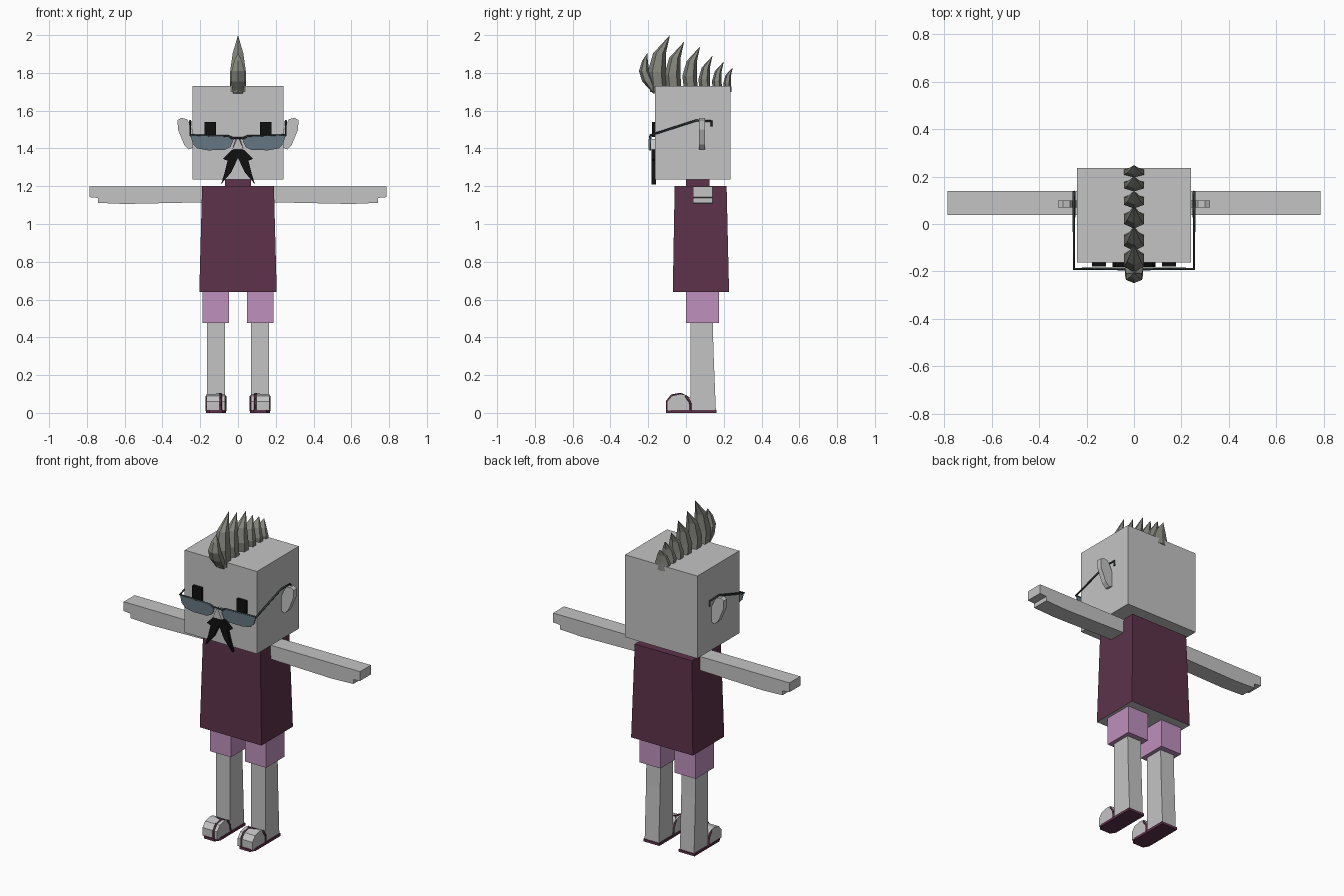
import bpy, bmesh, math

cube = bpy.data.objects.get("Cube")
if cube:
    bpy.data.objects.remove(cube, do_unlink=True)


def material(name, rgb):
    m = bpy.data.materials.new(name)
    m.use_nodes = True
    m.diffuse_color = (*rgb, 1)
    bsdf = next(n for n in m.node_tree.nodes if n.type == 'BSDF_PRINCIPLED')
    bsdf.inputs["Base Color"].default_value = (*rgb, 1)
    return m


SKIN = material("pale grey skin", (0.55, 0.55, 0.55))
MAROON = material("maroon cloth", (0.11, 0.032, 0.068))
PINK = material("pink cloth", (0.52, 0.28, 0.51))
HAIR = material("olive grey hair", (0.23, 0.235, 0.2))
BLACK = material("black", (0.005, 0.005, 0.005))
LENS = material("blue grey lens", (0.13, 0.18, 0.22))
FRAME = material("dark slate frame", (0.035, 0.045, 0.05))


def loft(name, rings, mat):
    """Skin a row of equal-sized point rings and cap both ends."""
    bm = bmesh.new()
    rows = [[bm.verts.new(p) for p in ring] for ring in rings]
    n = len(rows[0])
    for a, b in zip(rows, rows[1:]):
        for i in range(n):
            j = (i + 1) % n
            bm.faces.new((a[i], a[j], b[j], b[i]))
    bm.faces.new(rows[0])
    bm.faces.new(rows[-1])
    bmesh.ops.remove_doubles(bm, verts=bm.verts, dist=0.0005)
    bmesh.ops.recalc_face_normals(bm, faces=bm.faces)
    mesh = bpy.data.meshes.new(name)
    bm.to_mesh(mesh)
    bm.free()
    mesh.materials.append(mat)
    ob = bpy.data.objects.new(name, mesh)
    bpy.context.collection.objects.link(ob)
    return ob


def rect(x0, x1, y0, y1, z):
    return [(x0, y0, z), (x1, y0, z), (x1, y1, z), (x0, y1, z)]


def box(name, x0, x1, y0, y1, z0, z1, mat):
    return loft(name, [rect(x0, x1, y0, y1, z) for z in (z0, z1)], mat)


def front_plate(name, pts, y0, y1, mat, s=1):
    """Extrude an x-z outline along y."""
    return loft(name, [[(s * x, y, z) for x, z in pts] for y in (y0, y1)], mat)


def side_plate(name, pts, x0, x1, mat):
    """Extrude a y-z outline along x."""
    return loft(name, [[(x, y, z) for y, z in pts] for x in (x0, x1)], mat)


def bar(name, pts, r, mat):
    """Thin four-sided rod along a path."""
    cu = bpy.data.curves.new(name, 'CURVE')
    cu.dimensions = '3D'
    cu.bevel_depth = r
    cu.bevel_resolution = 0
    cu.use_fill_caps = True
    sp = cu.splines.new('POLY')
    sp.points.add(len(pts) - 1)
    for p, co in zip(sp.points, pts):
        p.co = (*co, 1)
    cu.materials.append(mat)
    ob = bpy.data.objects.new(name, cu)
    bpy.context.collection.objects.link(ob)
    bpy.ops.object.select_all(action='DESELECT')
    ob.select_set(True)
    bpy.context.view_layer.objects.active = ob
    bpy.ops.object.convert(target='MESH')


# Head, neck and shirt (open hem shows the body underneath)
box("head", -0.24, 0.24, -0.163, 0.235, 1.235, 1.73, SKIN)
box("collar", -0.07, 0.07, 0, 0.125, 1.19, 1.24, MAROON)
shirt = loft("shirt", [rect(-0.205, 0.205, -0.07, 0.228, 0.64),
                       rect(-0.19, 0.19, -0.06, 0.215, 1.2)], MAROON)
shirt.data.materials.append(SKIN)
for f in shirt.data.polygons:
    if f.normal.z < -0.9:
        f.material_index = 1

# Outlines shared by both sides
ARM = [(0.18, 1.198), (0.785, 1.198), (0.785, 1.142), (0.74, 1.138),
       (0.74, 1.112), (0.6, 1.106), (0.18, 1.115)]
EAR = [(0.235, 1.405), (0.26, 1.395), (0.285, 1.42), (0.318, 1.5), (0.32, 1.55),
       (0.3, 1.562), (0.27, 1.555), (0.25, 1.52), (0.235, 1.48)]
LENS_SHAPE = [(0.025, 1.44), (0.05, 1.462), (0.252, 1.472), (0.24, 1.425),
              (0.215, 1.4), (0.16, 1.39), (0.07, 1.392), (0.04, 1.408)]
WHISKER = [(0, 1.4), (0.035, 1.39), (0.08, 1.345), (0.055, 1.335), (0.07, 1.275),
           (0.09, 1.21), (0.035, 1.275), (0, 1.35)]
TOE = [(0.03, 0.012), (-0.1, 0.012), (-0.1, 0.06), (-0.075, 0.09),
       (-0.03, 0.1), (0.0, 0.095), (0.03, 0.075)]
SOLE = [(-0.053, 0.162), (-0.053, -0.075), (-0.035, -0.105),
        (0.035, -0.105), (0.053, -0.075), (0.053, 0.162)]

for s, side in ((1, "left"), (-1, "right")):
    # Arm and ear
    front_plate(side + "_arm", ARM, 0.037, 0.14, SKIN, s)
    front_plate(side + "_ear", EAR, 0.07, 0.1, SKIN, s)

    # Face details
    xs = sorted((s * 0.117, s * 0.178))
    box(side + "_eye", *xs, -0.18, -0.16, 1.46, 1.54, BLACK)
    front_plate(side + "_moustache", WHISKER, -0.182, -0.16, BLACK, s)
    front_plate(side + "_lens", LENS_SHAPE, -0.192, -0.186, LENS, s)
    bar(side + "_glasses_arm",
        [(s * x, y, z) for x, y, z in ((0.02, -0.189, 1.452), (0.05, -0.189, 1.464),
                                       (0.253, -0.189, 1.47), (0.253, 0.05, 1.547),
                                       (0.253, 0.135, 1.545), (0.253, 0.135, 1.515))],
        0.006, FRAME)

    # Shorts and leg
    cx = s * 0.117
    box(side + "_short_leg", cx - 0.07, cx + 0.07, 0, 0.175, 0.475, 0.645, PINK)
    loft(side + "_leg", [rect(cx - 0.047, cx + 0.047, 0.025, 0.158, 0.012),
                         rect(cx - 0.047, cx + 0.047, 0.025, 0.145, 0.34),
                         rect(cx - 0.047, cx + 0.047, 0.025, 0.142, 0.48)], SKIN)

    # Foot and thong sandal
    side_plate(side + "_foot", TOE, cx - 0.049, cx + 0.049, SKIN)
    loft(side + "_sole", [[(cx + x, y, z) for x, y in SOLE] for z in (0, 0.015)], MAROON)
    tx = cx - s * 0.025
    band = [(0.025, 0.01), (0.022, 0.055), (0.0, 0.088)]
    bar(side + "_strap",
        [(cx - s * 0.05, y, z) for y, z in band] + [(tx, -0.03, 0.101)]
        + [(cx + s * 0.05, y, z) for y, z in reversed(band)], 0.006, MAROON)
    bar(side + "_thong", [(tx, y, z) for y, z in ((-0.03, 0.101), (-0.076, 0.092),
                                                  (-0.101, 0.061), (-0.101, 0.012))],
        0.006, MAROON)

# Glasses bridge and nose
bar("glasses_bridge", [(-0.03, -0.189, 1.455), (0.03, -0.189, 1.455)], 0.005, FRAME)
loft("nose", [[(-0.03, y, 1.395), (0.03, y, 1.395), (w, y, 1.45), (-w, y, 1.45)]
              for y, w in ((-0.16, 0.012), (-0.198, 0.006))], SKIN)


# Mohawk: curved six-sided spikes
def spike(name, steps):
    """Steps give centre y, centre z, half depth and half width."""
    rings = []
    for y, z, d, w in steps:
        ring = []
        for i in range(6):
            a = i * math.pi / 3
            ring.append((w * math.sin(a) / 0.866, y + d * math.cos(a), z))
        rings.append(ring)
    loft(name, rings, HAIR)


spike("hair_front_curl", [(-0.165, 1.69, 0.008, 0.025), (-0.2, 1.755, 0.032, 0.038),
                          (-0.222, 1.81, 0.027, 0.034), (-0.217, 1.865, 0.015, 0.02),
                          (-0.205, 1.905, 0, 0)])
TIPS = [(-0.085, 2.0), (-0.01, 1.965), (0.075, 1.94), (0.14, 1.89), (0.2, 1.86), (0.248, 1.83)]
for n, (ty, tz) in enumerate(TIPS):
    h = tz - 1.7
    k = h / 0.3
    f = ty - 0.115 * k
    spike("hair_spike_%d" % (n + 1), [
        (f + 0.055 * k, 1.7, 0.045 * k, 0.04),
        (f + 0.045 * k, 1.7 + 0.35 * h, 0.048 * k, 0.042),
        (f + 0.06 * k, 1.7 + 0.68 * h, 0.034 * k, 0.028),
        (ty, tz, 0, 0)])
